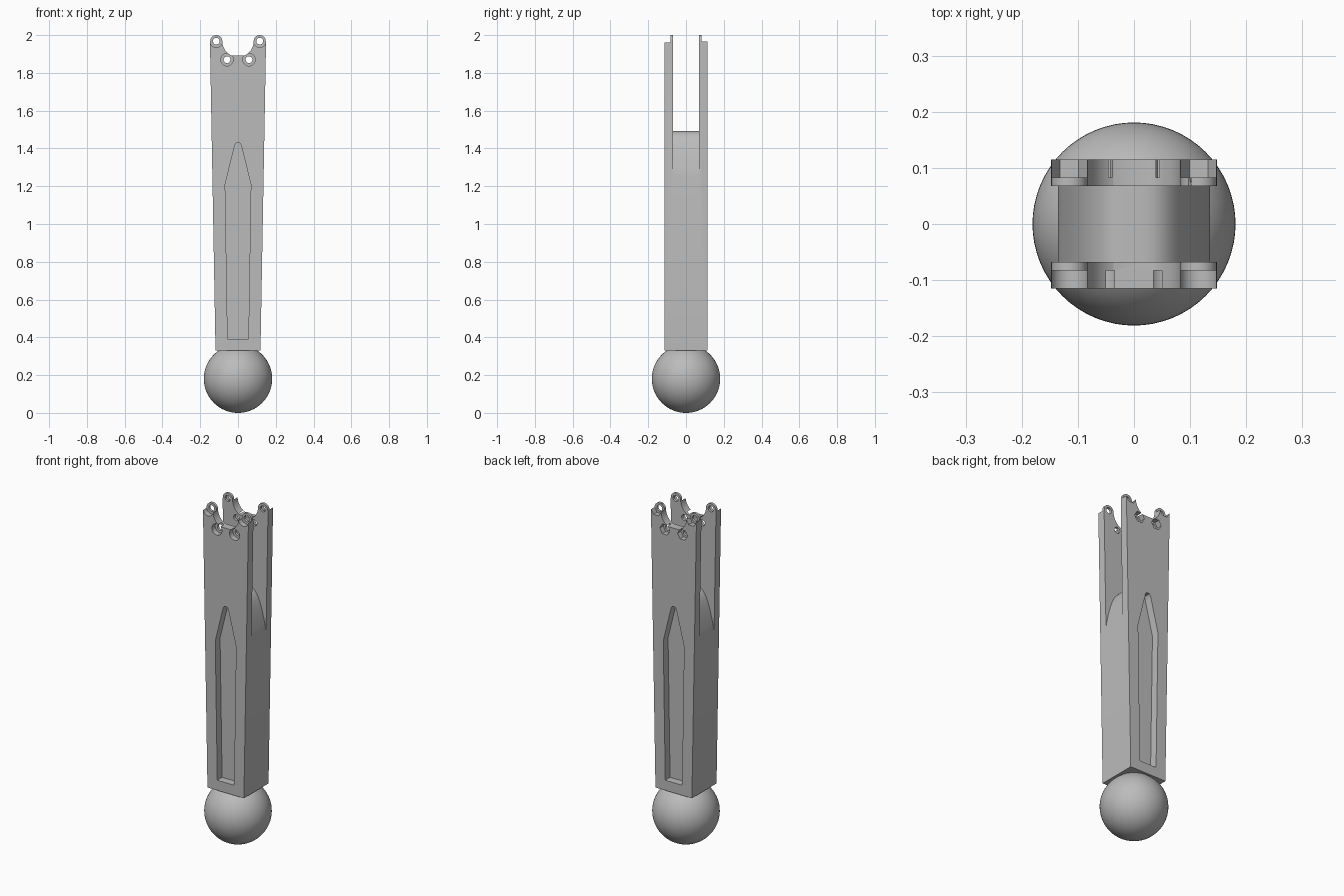
import bpy, bmesh
from math import cos, sin, pi, radians, sqrt

cube = bpy.data.objects.get("Cube")
if cube:
    bpy.data.objects.remove(cube, do_unlink=True)

grey = bpy.data.materials.new("plain_grey")
grey.use_nodes = True
grey.diffuse_color = (0.5, 0.5, 0.5, 1)
grey.node_tree.nodes["Principled BSDF"].inputs["Base Color"].default_value = (0.5, 0.5, 0.5, 1)


def prism(name, pts, y0, y1):
    """Extrude an (x, z) outline from y0 to y1."""
    bm = bmesh.new()
    face = bm.faces.new([bm.verts.new((x, y0, z)) for x, z in pts])
    out = bmesh.ops.extrude_face_region(bm, geom=[face])
    moved = [v for v in out["geom"] if isinstance(v, bmesh.types.BMVert)]
    bmesh.ops.translate(bm, verts=moved, vec=(0, y1 - y0, 0))
    bmesh.ops.recalc_face_normals(bm, faces=bm.faces)
    mesh = bpy.data.meshes.new(name)
    bm.to_mesh(mesh)
    bm.free()
    ob = bpy.data.objects.new(name, mesh)
    bpy.context.collection.objects.link(ob)
    mesh.materials.append(grey)
    return ob


def mirrored(half):
    """Close a right-hand half outline with its mirror image."""
    return half + [(-x, z) for x, z in reversed(half) if abs(x) > 1e-6]


def ring(cx, cz, r, n):
    return [(cx + r * cos(2 * pi * i / n), cz + r * sin(2 * pi * i / n)) for i in range(n)]


def select_only(ob):
    bpy.ops.object.select_all(action="DESELECT")
    ob.select_set(True)
    bpy.context.view_layer.objects.active = ob


def cut(pts, y0, y1):
    """Subtract an extruded outline from the body."""
    cutter = prism("cutter", pts, y0, y1)
    cutter.hide_render = True
    mod = body.modifiers.new("cut", "BOOLEAN")
    mod.operation, mod.solver, mod.object = "DIFFERENCE", "EXACT", cutter
    select_only(body)
    bpy.ops.object.modifier_apply(modifier=mod.name)
    bpy.data.objects.remove(cutter, do_unlink=True)


# Key sizes
DEPTH, INNER, STEP = 0.115, 0.068, 0.083
LUG_X, LUG_Z, LUG_R = 0.115, 1.968, 0.032
VALLEY_R = LUG_X - LUG_R

# Tapered body outline with two rounded lugs and a valley between them
half = [(0.119, 0.33), (0.148, 1.94)]
half += [(LUG_X + LUG_R * cos(pi * i / 16), LUG_Z + LUG_R * sin(pi * i / 16)) for i in range(17)]
for i in range(1, 20):
    a = pi / 2 * i / 20
    x, z = VALLEY_R * cos(a), LUG_Z - VALLEY_R * sin(a)
    if z > 1.893:
        half.append((x, z))
half.append((sqrt(VALLEY_R ** 2 - (LUG_Z - 1.893) ** 2), 1.893))
body = prism("forked_body", mirrored(half), -DEPTH, DEPTH)

# Slot between the fork plates, with an arched floor
arch = [(0.2, 2.1)]
arch += [(x, 1.492 - 0.242 * (x / 0.136) ** 3.2) for x in (0.16 * (1 - i / 20) for i in range(21))]
cut(mirrored(arch), -INNER, INNER)

# Pointed pockets, stepped lugs and fastener recesses on both faces
pocket = mirrored([(0.055, 0.39), (0.068, 1.21), (0.02, 1.405), (0.016, 1.42), (0.009, 1.428), (0, 1.43)])
trim = [(-0.2, LUG_Z), (0.2, LUG_Z), (0.2, 2.1), (-0.2, 2.1)]
holes = [(s * x, z) for s in (-1, 1) for x, z in ((LUG_X, LUG_Z), (0.058, 1.87))]
for side, sides in ((-1, 32), (1, 6)):
    cut(pocket, side * 0.07, side * 0.2)
    cut(trim, side * STEP, side * 0.2)
    for x, z in holes:
        cut(ring(x, z, 0.033, sides), side * STEP, side * 0.2)
for x, z in holes:
    cut(ring(x, z, 0.018, 24), -0.2, 0.2)
select_only(body)
bpy.ops.object.shade_smooth_by_angle(angle=radians(30))

# Ball at the foot
bpy.ops.mesh.primitive_uv_sphere_add(segments=64, ring_count=32, radius=0.181, location=(0, 0, 0.181))
ball = bpy.context.object
ball.name = "ball_foot"
ball.data.materials.append(grey)
bpy.ops.object.shade_smooth()
